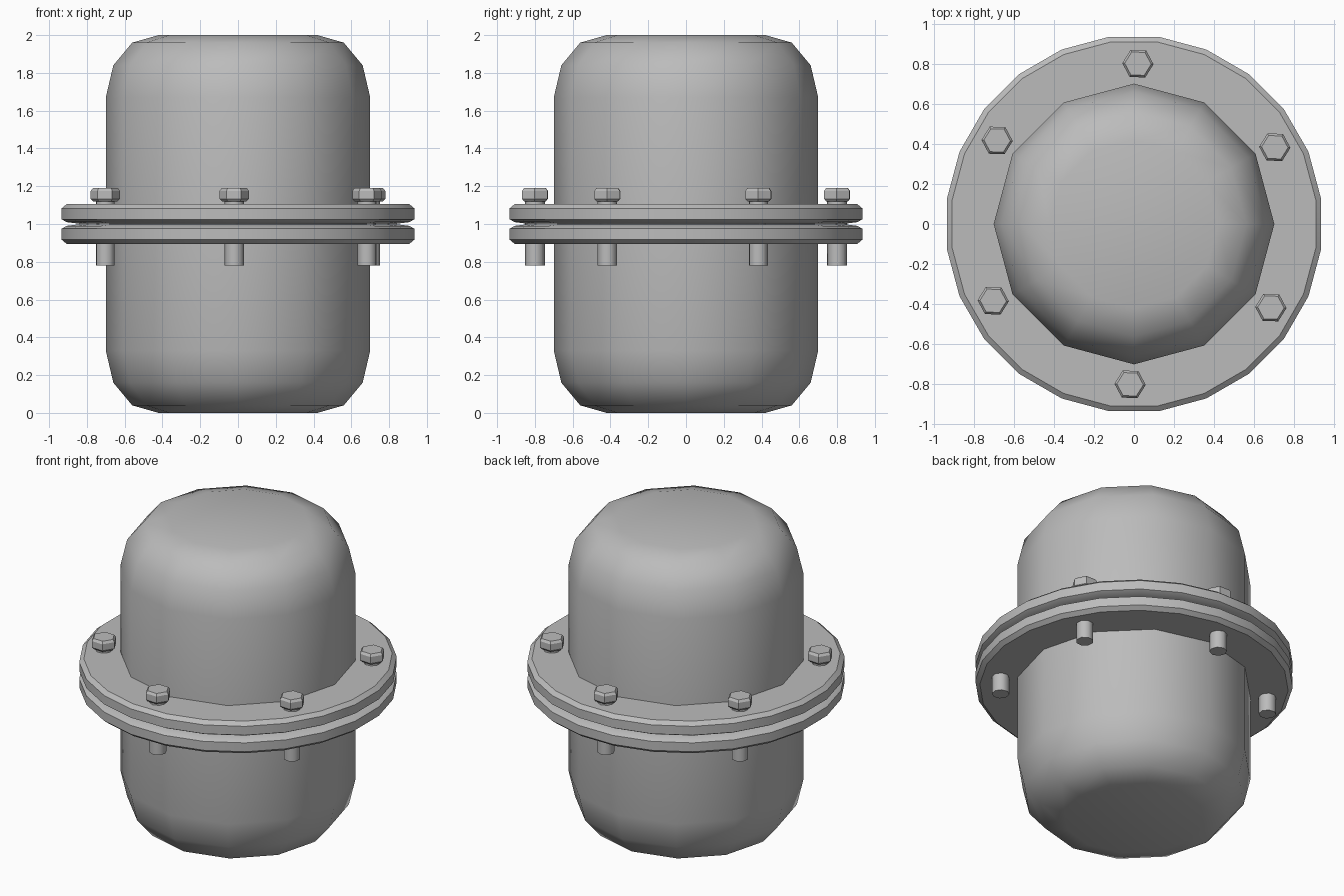
import bpy, math

cube = bpy.data.objects.get("Cube")
if cube:
    bpy.data.objects.remove(cube)

grey = bpy.data.materials.new("plain_grey_metal")
grey.use_nodes = True
colour = (0.5, 0.5, 0.5, 1)
grey.diffuse_color = colour
grey.node_tree.nodes["Principled BSDF"].inputs["Base Color"].default_value = colour


def lathe(name, profile, sides, smooth, turn=0.0, centre=(0, 0)):
    """Spin a (radius, height) profile into a capped solid."""
    verts, faces = [], []
    for r, z in profile:
        for i in range(sides):
            a = turn + math.tau * i / sides
            verts.append((r * math.cos(a), r * math.sin(a), z))
    for k in range(len(profile) - 1):
        for i in range(sides):
            j = (i + 1) % sides
            low, high = k * sides, (k + 1) * sides
            faces.append((low + i, low + j, high + j, high + i))
    faces.append(tuple(reversed(range(sides))))
    faces.append(tuple(range(len(verts) - sides, len(verts))))
    mesh = bpy.data.meshes.new(name)
    mesh.from_pydata(verts, [], faces)
    mesh.materials.append(grey)
    obj = bpy.data.objects.new(name, mesh)
    obj.location = (*centre, 0)
    bpy.context.collection.objects.link(obj)
    bpy.ops.object.select_all(action='DESELECT')
    obj.select_set(True)
    bpy.context.view_layer.objects.active = obj
    bpy.ops.object.shade_smooth_by_angle(angle=math.radians(smooth))
    return obj


def mirrored(profile):
    """Reflect a profile about the joint at z = 1."""
    return [(r, 2 - z) for r, z in reversed(profile)]


# Domed vessel halves, twelve sided
dome = [(0.70, 1.0), (0.70, 1.67), (0.66, 1.84), (0.56, 1.96), (0.42, 2.0)]
lathe("upper_dome", dome, 12, 40)
lathe("lower_dome", mirrored(dome), 12, 40)

# Chamfered flange pair with a narrow groove at the joint
flange = [(0.86, 1.003), (0.915, 1.01), (0.942, 1.025), (0.942, 1.083), (0.915, 1.105)]
half_step = math.radians(7.5)
lathe("upper_flange", flange, 24, 28, half_step)
lathe("lower_flange", mirrored(flange), 24, 28, half_step)
lathe("gasket", [(0.85, 0.99), (0.85, 1.01)], 24, 28, half_step)

# Six bolts around the flange
head = [(0.065, 1.12), (0.078, 1.133), (0.078, 1.175), (0.066, 1.19)]
for n in range(6):
    a = math.radians(28.6 + 60 * n)
    spot = (0.80 * math.cos(a), 0.80 * math.sin(a))
    lathe(f"bolt_head_{n + 1}", head, 6, 28, math.radians(-2), spot)
    lathe(f"bolt_shank_{n + 1}", [(0.052, 0.78), (0.052, 1.13)], 8, 50, a, spot)
